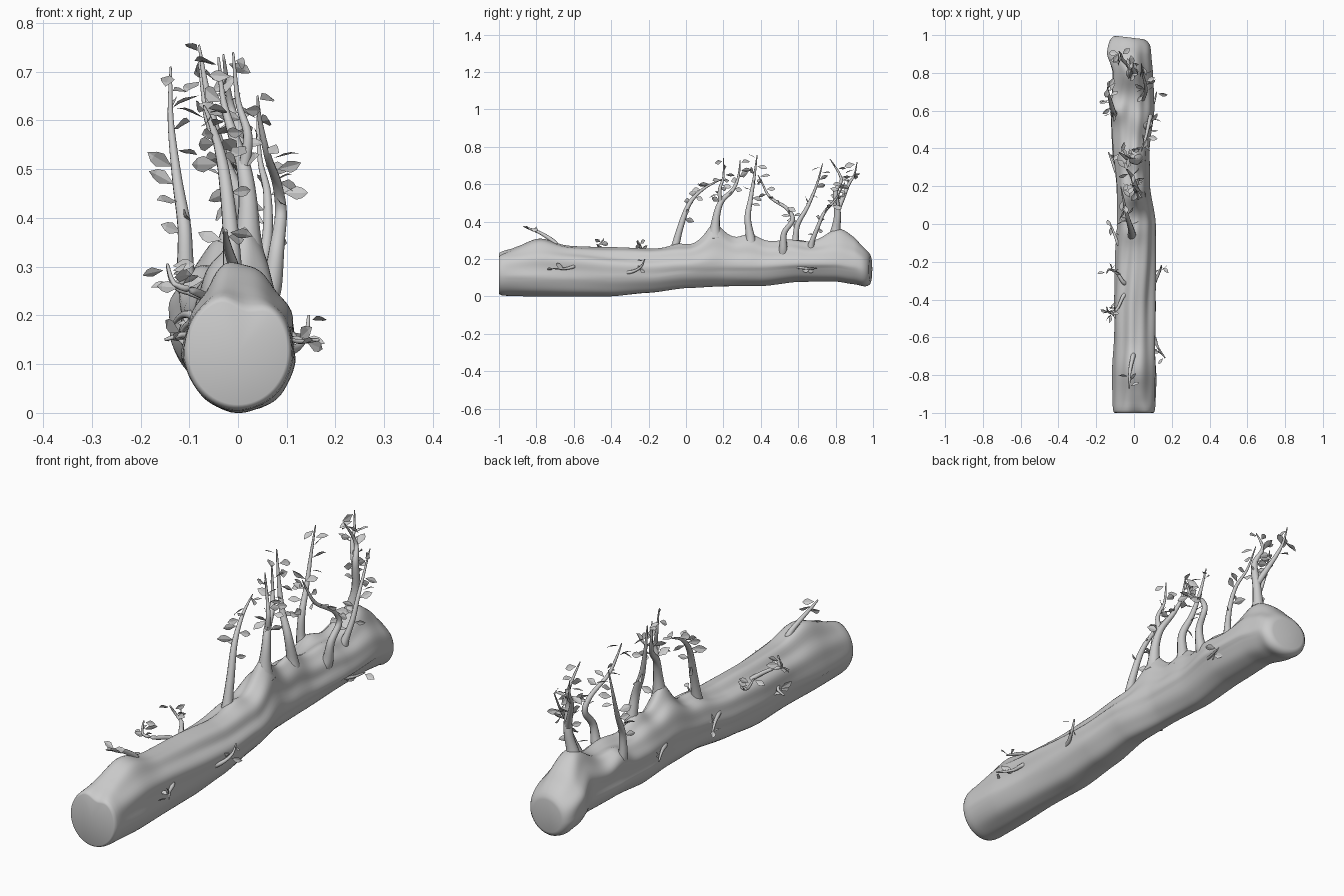
import bpy, math, random
from mathutils import Vector

if "Cube" in bpy.data.objects:
    bpy.data.objects.remove(bpy.data.objects["Cube"])

random.seed(7)

def make(name, verts, faces, smooth=True):
    me = bpy.data.meshes.new(name)
    me.from_pydata(verts, [], faces)
    me.update()
    ob = bpy.data.objects.new(name, me)
    bpy.context.collection.objects.link(ob)
    for p in me.polygons:
        p.use_smooth = smooth
    return ob

def spline(pts, t):
    """Smooth point at t (0..1) through a list of vectors."""
    n = len(pts) - 1
    i = min(int(t * n), n - 1)
    u = t * n - i
    a, b, c, d = (pts[max(0, min(n, i + k))] for k in (-1, 0, 1, 2))
    return 0.5 * (2*b + (c - a)*u + (2*a - 5*b + 4*c - d)*u*u + (3*b - a - 3*c + d)*u**3)

# Log: stations of (y, left, right, bottom, top)
stations = [(-1, -.112, .112, .005, .25), (-.8, -.11, .12, 0, .262), (-.6, -.1, .112, 0, .265),
            (-.4, -.105, .112, 0, .257), (-.2, -.1, .115, .018, .25), (0, -.09, .11, .045, .265),
            (.2, -.095, .078, .055, .285), (.4, -.115, .078, .057, .285), (.6, -.125, .1, .08, .285),
            (.8, -.115, .095, .08, .29), (.9, -.14, .09, .065, .275), (1, -.13, .085, .045, .245)]
# Swellings under the shoots: x, y, height, spread
bumps = [(0, -.78, .045, .1), (.02, .155, .085, .085), (.02, .34, .045, .07), (-.03, .82, .075, .1),
         (-.11, .6, .05, .06), (.05, .55, .02, .08), (-.01, -.04, .02, .06), (.02, .15, .03, .035)]

def section(y):
    for a, b in zip(stations, stations[1:]):
        if y <= b[0]:
            u = (y - a[0]) / (b[0] - a[0])
            u = u*u*(3 - 2*u) * .5 + u * .5
            return [p + (q - p)*u for p, q in zip(a[1:], b[1:])]
    return stations[-1][1:]

def log():
    N, M = 72, 110
    verts, faces = [], []
    rings = [(-1, .9), (-.997, .95), (-.985, .985)]
    rings += [(-.965 + 1.915*i/M, 1) for i in range(M + 1)]
    rings += [(.968, .97), (.984, .9), (.995, .8), (1, .68)]
    for y, k in rings:
        l, r, zb, zt = section(y)
        cx, cz = (l + r)/2, (zb + zt)/2
        fade = max(0, 1 - abs(y)**8)
        for j in range(N):
            a = 2*math.pi*j/N
            ca, sa = math.cos(a), math.sin(a)
            # long grooves and wandering ridges of the bark
            g = 1 + fade*(.04*math.sin(5*a + 2.2*math.sin(2.1*y + 1)) + .035*math.sin(9*a + 3*math.sin(1.7*y))
                          + .02*math.sin(3*a + 11*y))
            if sa < -.2:
                g = 1 + (g - 1)*.3
            x = cx + (r - l)/2*ca*k*g
            z = cz + (zt - zb)/2*sa*k*g
            if sa > 0:
                for bx, by, h, s in bumps:
                    z += sa**.5*h*math.exp(-((x - bx)**2 + (y - by)**2)/s**2)*min(1, (1 - abs(y))*12)
                # notch at the sawn front end, lobe at the back end
                if y < -.88:
                    z -= .03*math.exp(-((x - .02)/.04)**2)*((-.88 - y)/.12)**2*sa
                x -= .025*math.exp(-((y - .91)/.06)**2)*max(0, -ca)*sa
            slant = .012*(x/.1 + 1.3)*max(0, y - .9)*10 if y > .9 else 0
            verts.append((x, y - slant, max(z, 0)))
    n = len(rings)
    for i in range(n - 1):
        for j in range(N):
            k = (j + 1) % N
            faces.append((i*N + j, i*N + k, (i + 1)*N + k, (i + 1)*N + j))
    # fan-shaped end caps
    verts += [(0, -1, .125), (-.03, .985, .145)]
    for j in range(N):
        k = (j + 1) % N
        faces.append((n*N, k, j))
        faces.append((n*N + 1, (n - 1)*N + j, (n - 1)*N + k))
    ob = make("log", verts, faces)
    bpy.context.view_layer.objects.active = ob
    ob.select_set(True)
    bpy.ops.object.shade_smooth_by_angle(angle=math.radians(50))

leaf_v, leaf_f = [], []

def leaf(p, d, length):
    """Pointed leaf folded along its midrib."""
    d = d.normalized()
    side = d.cross(Vector((random.uniform(-1, 1), random.uniform(-1, 1), random.uniform(-.3, 1)))).normalized()
    up = side.cross(d)
    w = length*.27
    o = len(leaf_v)
    leaf_v.append(p)
    for t, s in ((.25, .5), (.5, 1), (.75, .75)):
        c = p + d*length*t
        leaf_v.extend([c - side*w*s + up*w*.2*s, c, c + side*w*s + up*w*.2*s])
    leaf_v.append(p + d*length - up*length*.06)
    for k in (0, 1):
        leaf_f.append((o, o + 1 + k, o + 2 + k))
        leaf_f.append((o + 7 + k, o + 10, o + 8 + k))
        for r in (1, 4):
            leaf_f.append((o + r + k, o + r + 3 + k, o + r + 4 + k, o + r + 1 + k))

def shoot(name, pts, r0, r1=.002, leaves=8, start=.45, size=.058, flare=.7):
    """Tapered bent branch, rooted in the log, with leaves on its outer part."""
    pts = [Vector(p) for p in pts]
    if flare:
        root = Vector((pts[0].x*.3, pts[0].y, .17)) - pts[0]
        pts.insert(0, pts[0] + root.normalized()*.045)
    S, N = 6*(len(pts) - 1), 10
    verts, faces = [], []
    for i in range(S + 1):
        t = i/S
        p = spline(pts, t)
        d = (spline(pts, min(1, t + .02)) - spline(pts, max(0, t - .02))).normalized()
        u = d.cross(Vector((.9, .1, .05)) if abs(d.x) < .8 else Vector((0, 1, 0))).normalized()
        v = d.cross(u)
        r = r1 + (r0 - r1)*(1 - t)**.95 + r0*flare*max(0, 1 - t*2.8)**2
        verts += [p + (u*math.cos(2*math.pi*j/N) + v*math.sin(2*math.pi*j/N))*r for j in range(N)]
    for i in range(S):
        for j in range(N):
            k = (j + 1) % N
            faces.append((i*N + j, i*N + k, (i + 1)*N + k, (i + 1)*N + j))
    faces += [tuple(range(N))[::-1], tuple(range(S*N, S*N + N))]
    make(name, verts, faces)
    for i in range(leaves):
        t = start + (1 - start)*(i + .4)/leaves
        p = spline(pts, min(t, 1))
        a = random.uniform(0, 2*math.pi)
        d = Vector((math.cos(a), math.sin(a), random.uniform(-.4, .6)))
        leaf(p + d.normalized()*.01, d, size*random.uniform(.75, 1.1))

log()

# Upright shoots along the top
shoot("shoot_front", [(-.01, -.06, .25), (-.015, -.03, .37), (-.03, .02, .5), (-.05, .1, .58), (-.07, .2, .63)], .026, leaves=11)
shoot("shoot_second", [(.02, .155, .36), (.02, .165, .44), (.01, .19, .51), (-.01, .25, .57), (-.03, .28, .64), (-.04, .29, .73)], .027, leaves=8)
shoot("shoot_second_fork", [(.012, .185, .5), (.02, .18, .57), (0, .2, .64), (-.01, .2, .74)], .013, leaves=7, start=.2, flare=0)
shoot("shoot_third", [(.02, .345, .31), (.01, .33, .42), (-.03, .345, .52), (-.06, .365, .64), (-.08, .38, .755)], .027, leaves=8)
shoot("shoot_right_arch", [(.068, .52, .26), (.08, .525, .34), (.088, .57, .41), (.08, .54, .47), (.06, .45, .53), (.045, .41, .6), (.04, .385, .65)], .02, leaves=10)
shoot("shoot_left", [(-.105, .585, .27), (-.11, .595, .38), (-.125, .65, .48), (-.138, .7, .6), (-.138, .73, .71)], .022, leaves=10, start=.35)
shoot("shoot_right_rear", [(.045, .67, .28), (.06, .7, .36), (.06, .74, .45), (.045, .8, .52), (.04, .85, .61)], .017, leaves=11, start=.3)
shoot("shoot_rear", [(-.015, .8, .35), (0, .81, .44), (.005, .8, .56), (-.015, .83, .63), (-.03, .77, .735)], .029, leaves=8)
shoot("shoot_rear_fork", [(0, .81, .46), (-.03, .84, .53), (-.06, .87, .6), (-.07, .9, .65), (-.08, .915, .72)], .015, leaves=9, start=.2, flare=0)

# Small twigs on the top and flanks
twigs = [
    ("twig_front_top", [(-.005, -.7, .285), (-.02, -.77, .335), (-.025, -.83, .36), (-.025, -.87, .375)], .015, 3),
    ("twig_left_top_a", [(-.055, -.38, .23), (-.09, -.45, .25), (-.13, -.47, .265), (-.145, -.44, .305)], .012, 6),
    ("twig_left_top_b", [(-.055, -.31, .23), (-.09, -.26, .245), (-.13, -.24, .26), (-.145, -.26, .3)], .013, 5),
    ("twig_left_front", [(-.09, -.5, .16), (-.115, -.47, .16), (-.15, -.46, .15)], .011, 4),
    ("twig_left_mid", [(-.075, -.12, .19), (-.105, -.05, .18), (-.125, 0, .15)], .013, 4),
    ("twig_left_rear", [(-.09, .27, .2), (-.115, .33, .2), (-.135, .38, .18)], .013, 4),
    ("twig_right_front", [(.105, -.6, .16), (.125, -.65, .148), (.165, -.71, .15)], .013, 4),
    ("twig_right_mid", [(.1, -.32, .13), (.122, -.28, .135), (.14, -.24, .16), (.145, -.22, .2)], .013, 3),
    ("twig_right_rear", [(.08, .58, .16), (.105, .64, .15), (.12, .7, .15)], .011, 4),
]
for name, pts, r, n in twigs:
    shoot(name, pts, r, .003, n, .6, .05)

make("leaves", leaf_v, leaf_f, smooth=False)
